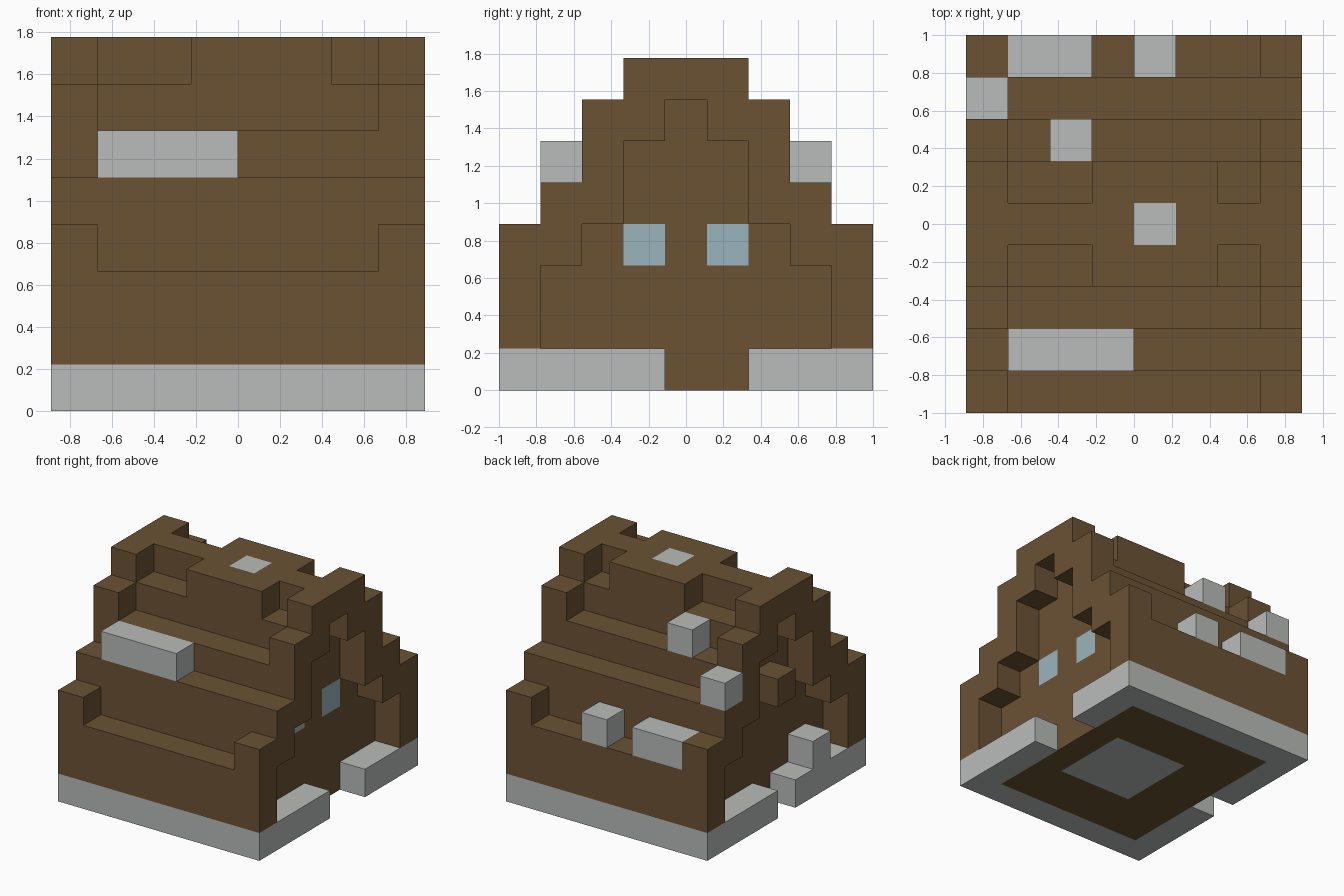
import bpy
import bmesh
from mathutils import Vector

if "Cube" in bpy.data.objects:
    bpy.data.objects.remove(bpy.data.objects["Cube"], do_unlink=True)

W, D, H = 8, 9, 8          # size of the house in blocks
U = 2 / D                  # block size
NORMALS = [Vector(n) for n in ((1, 0, 0), (-1, 0, 0), (0, 1, 0), (0, -1, 0), (0, 0, 1), (0, 0, -1))]


def material(name, color):
    m = bpy.data.materials.new(name)
    m.use_nodes = True
    m.diffuse_color = (*color, 1)
    m.node_tree.nodes["Principled BSDF"].inputs["Base Color"].default_value = (*color, 1)
    return m


wood = material("brown wood", (0.147, 0.084, 0.034))
stone = material("pale stone", (0.485, 0.503, 0.491))
glass = material("blue glass", (0.328, 0.456, 0.503))

cells = {}                 # block position -> part name
parts = {}                 # part name -> material


def fill(part, mat, x, y, z):
    """Fill a range of blocks; later parts replace earlier ones."""
    parts[part] = mat
    for i in range(*x):
        for j in range(*y):
            for k in range(*z):
                cells[i, j, k] = part


def carve(x, y, z):
    for i in range(*x):
        for j in range(*y):
            for k in range(*z):
                cells.pop((i, j, k), None)


def rows(j):
    """A row and its mirror from front to back."""
    return {j, D - 1 - j}


# Stepped roof body, and the raised gable frames at both ends
body_height = (3, 5, 6, 8, 8)
frame_height = (4, 5, 7, 8, 8)
recess_top = (0, 3, 4, 6, 7)
for step in range(5):
    for j in rows(step):
        fill("roof_body", wood, (1, W - 1), (j, j + 1), (1, body_height[step]))
        for name, i in (("right_gable", 0), ("left_gable", W - 1)):
            fill(name, wood, (i, i + 1), (j, j + 1), (1, frame_height[step]))
            carve((i, i + 1), (j, j + 1), (1, recess_top[step]))

# Notches along the ridge
for j in rows(3):
    for x in ((1, 3), (6, 7)):
        carve(x, (j, j + 1), (7, 8))

# Foundation, floor and door gaps
fill("foundation", stone, (0, W), (0, D), (0, 1))
fill("floor", wood, (1, W - 1), (1, D - 1), (0, 1))
fill("floor_hearth", stone, (3, 6), (3, 6), (0, 1))
carve((W - 1, W), (4, 6), (0, 1))
carve((0, 1), (4, 5), (0, 1))

# Gable windows, and the block above the other door
for j in rows(3):
    fill("window", glass, (6, 7), (j, j + 1), (3, 4))
fill("door_canopy", wood, (0, 1), (4, 5), (4, 5))

# Loose stones on the roof and beside the door
fill("front_roof_stone", stone, (1, 4), (1, 2), (5, 6))
fill("back_roof_stone", stone, (1, 3), (8, 9), (3, 4))
fill("small_back_stone", stone, (4, 5), (8, 9), (3, 4))
fill("corner_stone", stone, (0, 1), (7, 8), (5, 6))
fill("upper_stone", stone, (2, 3), (6, 7), (6, 7))
fill("chimney_cap", stone, (4, 5), (4, 5), (7, 8))
fill("door_stone", stone, (0, 1), (2, 3), (1, 2))


def build(part, mat):
    """Make the exposed faces of one part."""
    bm = bmesh.new()
    for cell, owner in cells.items():
        if owner != part:
            continue
        centre = Vector(cell) + Vector((0.5, 0.5, 0.5))
        for n in NORMALS:
            if tuple(int(c) for c in Vector(cell) + n) in cells:
                continue
            a = Vector((n.y, n.z, n.x)) / 2
            b = n.cross(a)
            mid = centre + n / 2
            corners = (mid - a - b, mid + a - b, mid + a + b, mid - a + b)
            bm.faces.new([bm.verts.new((p - Vector((W / 2, D / 2, 0))) * U) for p in corners])
    bmesh.ops.remove_doubles(bm, verts=bm.verts[:], dist=U / 100)
    bmesh.ops.dissolve_limit(bm, angle_limit=0.01, verts=bm.verts[:], edges=bm.edges[:])
    mesh = bpy.data.meshes.new(part)
    bm.to_mesh(mesh)
    bm.free()
    mesh.materials.append(mat)
    bpy.context.collection.objects.link(bpy.data.objects.new(part, mesh))


for part, mat in parts.items():
    build(part, mat)
